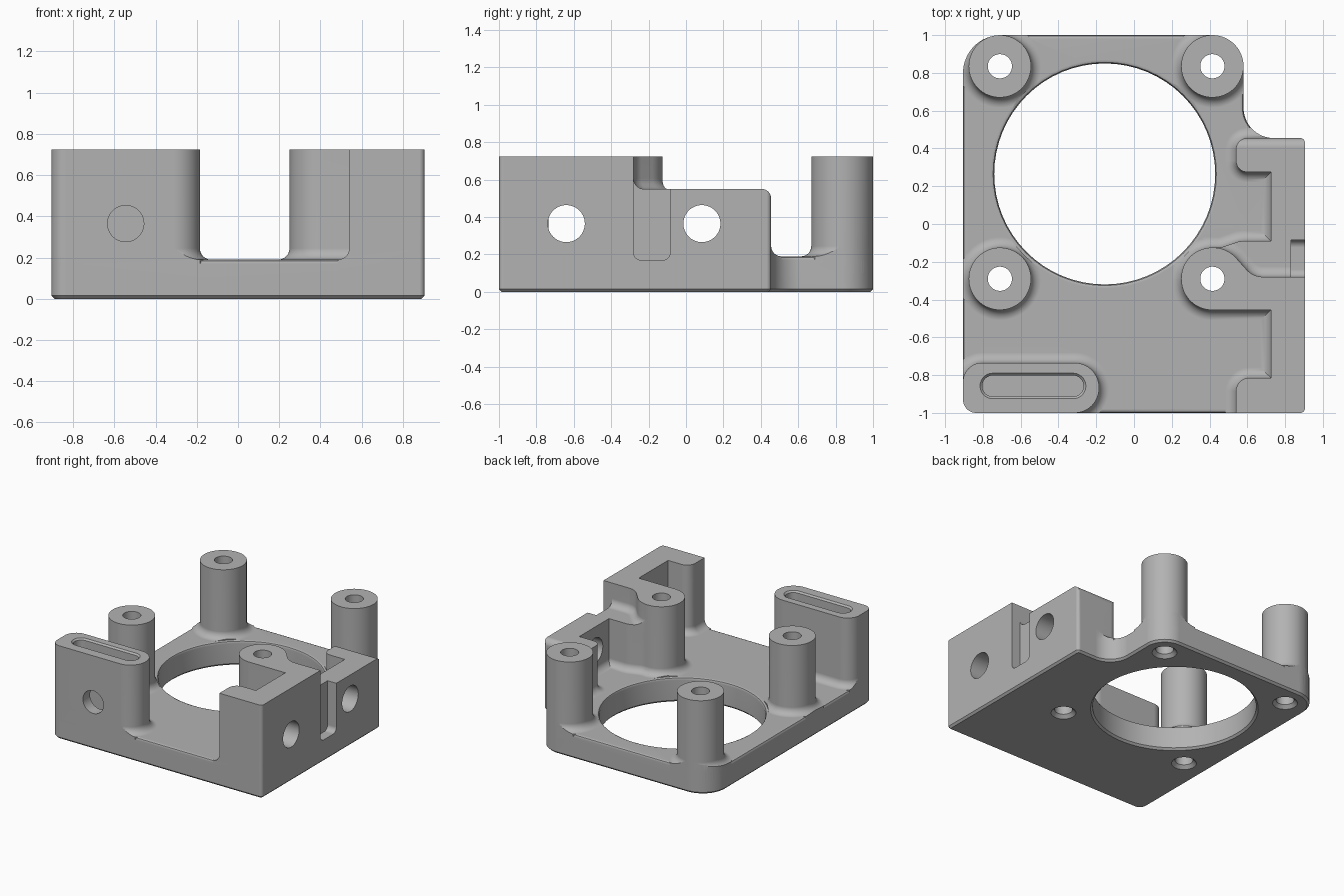
import bpy, bmesh
from math import pi, sin, cos, tan
from mathutils import Vector

cube = bpy.data.objects.get("Cube")
if cube:
    bpy.data.objects.remove(cube, do_unlink=True)

grey = bpy.data.materials.new("plain_grey")
grey.use_nodes = True
grey.diffuse_color = (0.45, 0.45, 0.45, 1)
grey.node_tree.nodes["Principled BSDF"].inputs["Base Color"].default_value = (0.45, 0.45, 0.45, 1)

FLOOR, LOW, TOP = 0.19, 0.55, 0.725
FILLET = 0.055


def rounded(corners):
    """Closed counter-clockwise loop from (x, y, radius) corners."""
    pts = []
    n = len(corners)
    for i, (x, y, r) in enumerate(corners):
        p = Vector((x, y))
        a = (Vector(corners[i - 1][:2]) - p).normalized()
        b = (Vector(corners[(i + 1) % n][:2]) - p).normalized()
        if r == 0:
            pts.append(p)
            continue
        turn = pi - a.angle(b)
        start = p + a * r * tan(turn / 2)
        side = Vector((-a.y, a.x))
        if side.dot(b) < 0:
            side = -side
        steps = max(3, round(turn / (pi / 32)))
        for k in range(steps + 1):
            t = turn * k / steps
            pts.append(start - a * r * sin(t) + side * r * (1 - cos(t)))
    loop = [p for i, p in enumerate(pts) if (p - pts[i - 1]).length > 1e-4]
    area = sum(loop[i - 1].cross(p) for i, p in enumerate(loop))
    return loop if area > 0 else loop[::-1]


def box(x0, x1, y0, y1, r=0.0):
    return [(x0, y0, r), (x1, y0, r), (x1, y1, r), (x0, y1, r)]


def circle(x, y, r):
    return box(x - r, x + r, y - r, y + r, r)


def offset(loop, d):
    out = []
    for i, p in enumerate(loop):
        e = (p - loop[i - 1]).normalized()
        f = (loop[(i + 1) % len(loop)] - p).normalized()
        m, n = Vector((e.y, -e.x)), Vector((f.y, -f.x))
        out.append(p + (m + n) * d / (1 + m.dot(n)))
    return out


def prism(name, corners, levels, axis="z"):
    """Stack of (height, outward offset) rings of one outline."""
    place = {"z": lambda u, v, w: (u, v, w),
             "x": lambda u, v, w: (w, u, v),
             "y": lambda u, v, w: (u, w, v)}[axis]
    loop = rounded(corners)
    bm = bmesh.new()
    rings = [[bm.verts.new(place(p.x, p.y, h)) for p in offset(loop, d)] for h, d in levels]
    n = len(loop)
    for lo, hi in zip(rings, rings[1:]):
        for i in range(n):
            bm.faces.new((lo[i - 1], lo[i], hi[i], hi[i - 1]))
    bm.faces.new(rings[0][::-1])
    bm.faces.new(rings[-1])
    bmesh.ops.recalc_face_normals(bm, faces=bm.faces)
    mesh = bpy.data.meshes.new(name)
    bm.to_mesh(mesh)
    bm.free()
    mesh.materials.append(grey)
    ob = bpy.data.objects.new(name, mesh)
    bpy.context.collection.objects.link(ob)
    return ob


def flared(name, corners, base, top):
    """Upright prism with a concave fillet where it meets its base."""
    levels = [(base - 0.09, FILLET)]
    for k in range(7):
        a = pi / 2 * k / 6
        levels.append((base + FILLET * (1 - cos(a)), FILLET * (1 - sin(a))))
    return prism(name, corners, levels + [(top, 0)])


def combine(target, other, operation):
    mod = target.modifiers.new("combine", "BOOLEAN")
    mod.operation, mod.object, mod.solver = operation, other, "EXACT"
    bpy.context.view_layer.objects.active = target
    bpy.ops.object.modifier_apply(modifier=mod.name)
    bpy.data.objects.remove(other, do_unlink=True)


# Base plate
outline = [(-0.905, -1, 0.07), (0.905, -1, 0.025), (0.905, 0.455, 0.025),
           (0.58, 0.455, 0.16), (0.58, 1, 0.165), (-0.905, 1, 0.2)]
body = prism("mounting_bracket", outline,
             [(0, -0.015), (0.015, 0), (FLOOR - 0.02, 0), (FLOOR - 0.006, -0.006), (FLOOR, -0.02)])

# Slotted front boss
boss = flared("front_boss", [(-0.905, -1, 0.07), (-0.185, -1, 0.13),
                             (-0.185, -0.735, 0.13), (-0.905, -0.735, 0.1)], FLOOR, TOP)

# Tall side wall joined to the near post
tall = [(0.905, -1, 0.025), (0.905, -0.28, 0), (0.63, -0.28, 0.12), (0.492, -0.125, 0.163),
        (0.25, -0.125, 0.163), (0.25, -0.455, 0.163), (0.725, -0.455, 0),
        (0.725, -0.815, 0), (0.54, -0.815, 0.07), (0.54, -1, 0)]
tall_wall = flared("tall_wall", tall, FLOOR, TOP)

# Low side wall with a rounded back corner
low = [(0.905, -0.4, 0), (0.905, 0.455, 0.025), (0.54, 0.455, 0.06), (0.54, 0.275, 0.06),
       (0.725, 0.275, 0), (0.725, -0.09, 0), (0.56, -0.09, 0.15), (0.46, -0.125, 0.1),
       (0.415, -0.125, 0), (0.415, -0.4, 0)]
low_wall = flared("low_wall", low, FLOOR, LOW)
side = [(-0.6, 0, 0), (0.6, 0, 0), (0.6, 0.3, 0), (0.455, 0.3, 0), (0.455, LOW, 0.05), (-0.6, LOW, 0)]
combine(low_wall, prism("side_clip", side, [(0, 0), (1.2, 0)], "x"), "INTERSECT")

# Fillet where the tall wall rises from the low one
step = flared("wall_step", tall, LOW, TOP - 0.02)
combine(step, prism("step_clip", low, [(0.3, 0), (1, 0)]), "INTERSECT")

# Posts
posts = [(-0.71, 0.835), (0.415, 0.835), (-0.71, -0.29), (0.415, -0.29)]
parts = [boss, tall_wall, low_wall, step]
parts += [flared("post", circle(x, y, 0.165), FLOOR, TOP) for x, y in posts[:3]]

# Trim everything to the plate outline and merge
for part in parts:
    combine(part, prism("outline_clip", outline, [(0.05, 0), (1, 0)]), "INTERSECT")
    combine(body, part, "UNION")

# Openings: large bore, post holes, side and front holes, slot, wall groove
cuts = [prism("bore", circle(-0.155, 0.265, 0.585),
              [(-0.02, 0.015), (0, 0.015), (0.015, 0), (FLOOR - 0.02, 0),
               (FLOOR - 0.006, 0.006), (FLOOR, 0.02), (0.4, 0.02)])]
for x, y in posts:
    cuts.append(prism("post_hole", circle(x, y, 0.064), [(-0.02, 0.025), (0, 0.025), (0.025, 0), (1, 0)]))
for y in (-0.64, 0.085):
    cuts.append(prism("side_hole", circle(y, 0.365, 0.099), [(0.5, 0), (1, 0)], "x"))
cuts.append(prism("front_hole", circle(-0.545, 0.365, 0.088), [(-1.1, 0), (-0.85, 0)], "y"))
cuts.append(prism("slot", box(-0.803, -0.267, -0.913, -0.802, 0.055),
                  [(FLOOR, 0), (TOP - 0.012, 0), (TOP, 0.012), (0.8, 0.012)]))
cuts.append(prism("groove", box(-0.28, -0.085, 0.17, 0.9, 0.04), [(0.83, 0), (1, 0)], "x"))
for cut in cuts:
    combine(body, cut, "DIFFERENCE")

# Smooth fillets, crisp flats
bpy.ops.object.select_all(action="DESELECT")
body.select_set(True)
bpy.context.view_layer.objects.active = body
bpy.ops.object.shade_smooth_by_angle(angle=pi / 6)
weighted = body.modifiers.new("flat_normals", "WEIGHTED_NORMAL")
weighted.keep_sharp = True
